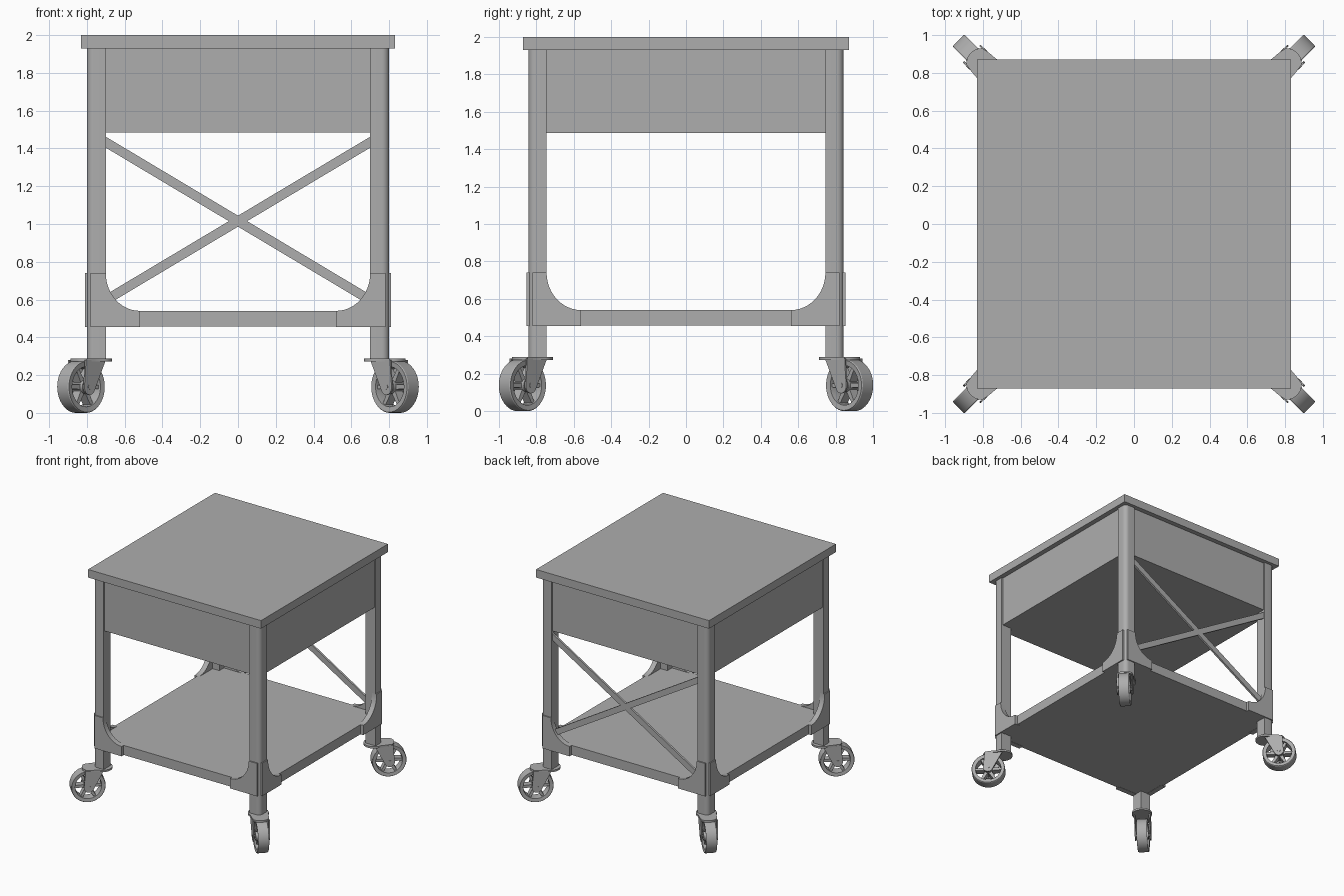
import bpy, bmesh, math
from mathutils import Matrix, Vector

if "Cube" in bpy.data.objects:
    bpy.data.objects.remove(bpy.data.objects["Cube"])

# maps a 2D profile + extrusion depth into space
XY = lambda a, b, d: (a, b, d)
XZ = lambda a, b, d: (a, d, b)
YZ = lambda a, b, d: (d, a, b)

# darker grey for the whole cart
GREY = bpy.data.materials.new("dark_grey")
GREY.diffuse_color = (0.42, 0.42, 0.42, 1)
GREY.use_nodes = True
GREY.node_tree.nodes["Principled BSDF"].inputs["Base Color"].default_value = GREY.diffuse_color


def prism(bm, pts, plane, d0, d1):
    lo = [bm.verts.new(plane(a, b, d0)) for a, b in pts]
    hi = [bm.verts.new(plane(a, b, d1)) for a, b in pts]
    n = len(pts)
    bm.faces.new(lo)
    bm.faces.new(hi)
    for i in range(n):
        j = (i + 1) % n
        bm.faces.new((lo[i], lo[j], hi[j], hi[i]))


def lathe(bm, pts, steps):
    """Closed (radius, y) profile revolved around the y axis."""
    rings = []
    for k in range(steps):
        t = 2 * math.pi * k / steps
        rings.append([bm.verts.new((r * math.cos(t), y, r * math.sin(t))) for r, y in pts])
    n = len(pts)
    for k in range(steps):
        a, b = rings[k], rings[(k + 1) % steps]
        for i in range(n):
            j = (i + 1) % n
            bm.faces.new((a[i], a[j], b[j], b[i]))


def finish(name, bm, mirror=False):
    bmesh.ops.recalc_face_normals(bm, faces=bm.faces)
    me = bpy.data.meshes.new(name)
    bm.to_mesh(me)
    bm.free()
    me.materials.append(GREY)
    ob = bpy.data.objects.new(name, me)
    bpy.context.collection.objects.link(ob)
    if mirror:
        m = ob.modifiers.new("Mirror", 'MIRROR')
        m.use_axis = (True, True, False)
        m.use_mirror_merge = False
    return ob


def slab(name, hx, hy, z0, z1):
    bm = bmesh.new()
    prism(bm, [(-hx, -hy), (hx, -hy), (hx, hy), (-hx, hy)], XY, z0, z1)
    return finish(name, bm)


def arc(cx, cy, rx, ry, a0, a1, n):
    return [(cx + rx * math.cos(math.radians(a0 + (a1 - a0) * i / n)),
             cy + ry * math.sin(math.radians(a0 + (a1 - a0) * i / n))) for i in range(n + 1)]


# top, drawer box and lower shelf
slab("table_top", 0.83, 0.87, 1.93, 2.0)
slab("drawer_box", 0.787, 0.828, 1.485, 1.93)
slab("lower_shelf", 0.785, 0.825, 0.457, 0.54)

# legs with a rounded outer corner
bm = bmesh.new()
prism(bm, [(0.70, 0.842), (0.70, 0.745), (0.80, 0.745)] + arc(0.762, 0.804, 0.038, 0.038, 0, 90, 8),
      XY, 0.28, 1.93)
finish("legs", bm, True)

# curved corner brackets, one on each face of every leg
for name, plane, outer, inner, end, d0, d1 in (
        ("front_back_brackets", XZ, 0.78, 0.70, 0.52, 0.807, 0.852),
        ("side_brackets", YZ, 0.82, 0.745, 0.56, 0.765, 0.81)):
    bm = bmesh.new()
    pts = [(outer, 0.74), (outer, 0.455), (end, 0.455)]
    pts += arc(end, 0.74, inner - end, 0.20, -90, 0, 12)
    prism(bm, pts, plane, d0, d1)
    finish(name, bm, True)

# crossed braces at the back
bm = bmesh.new()
for s in (1, -1):
    x, h, z0, z1 = 0.71, 0.029, 1.015 - s * 0.424, 1.015 + s * 0.424
    prism(bm, [(-x, z0 - h), (x, z1 - h), (x, z1 + h), (-x, z0 + h)], XZ, 0.812, 0.83)
finish("back_cross_brace", bm)

# caster wheel: tyre, hub and spokes around the local y axis
WHEEL = Vector((0.115, 0, 0.138))
bm = bmesh.new()
lathe(bm, [(0.106, -0.040), (0.134, -0.044), (0.138, -0.038),
           (0.138, 0.038), (0.134, 0.044), (0.106, 0.040), (0.102, 0)], 40)
lathe(bm, [(0.012, -0.046), (0.036, -0.046), (0.036, 0.046), (0.012, 0.046)], 24)
for k in range(6):
    before = set(bm.verts)
    prism(bm, [(0.03, -0.014), (0.106, -0.010), (0.106, 0.010), (0.03, 0.014)], XZ, -0.028, 0.028)
    bmesh.ops.rotate(bm, verts=[v for v in bm.verts if v not in before],
                     matrix=Matrix.Rotation(k * math.pi / 3, 3, 'Y'))
bmesh.ops.translate(bm, verts=bm.verts, vec=WHEEL)
wheel = finish("caster_wheel_1", bm)

# caster fork: rounded top plate, two wide side arms and an axle
bm = bmesh.new()
prism(bm, arc(0, 0, 0.083, 0.083, 60, 300, 16) + [(0.09, -0.068), (0.135, -0.06)]
      + arc(0.135, 0, 0.025, 0.05, -60, 60, 6) + [(0.135, 0.06), (0.09, 0.068)], XY, 0.272, 0.288)
arm = [(-0.005, 0.28)] + arc(0.115, 0.135, 0.04, 0.04, 200, 370, 10) + [(0.145, 0.25), (0.145, 0.28)]
for d in (-0.066, 0.056):
    prism(bm, arm, XZ, d, d + 0.01)
prism(bm, arc(0.115, 0.138, 0.013, 0.013, 0, 330, 11), XZ, -0.068, 0.068)
fork = finish("caster_fork_1", bm)

# a caster at each leg, turned outwards
spots = [(1, 1, 45), (-1, 1, 135), (-1, -1, 225), (1, -1, 315)]
for i, (sx, sy, deg) in enumerate(spots, 1):
    for src in (wheel, fork):
        ob = src
        if i > 1:
            ob = bpy.data.objects.new(src.name[:-1] + str(i), src.data)
            bpy.context.collection.objects.link(ob)
        ob.location = (sx * 0.75, sy * 0.793, 0)
        ob.rotation_euler.z = math.radians(deg)

# smooth the rounded parts, keep the edges sharp
for ob in bpy.data.objects:
    ob.select_set(ob.name in ("legs", "front_back_brackets", "side_brackets",
                              "caster_wheel_1", "caster_fork_1"))
bpy.context.view_layer.objects.active = wheel
bpy.ops.object.shade_smooth_by_angle(angle=math.radians(30))
